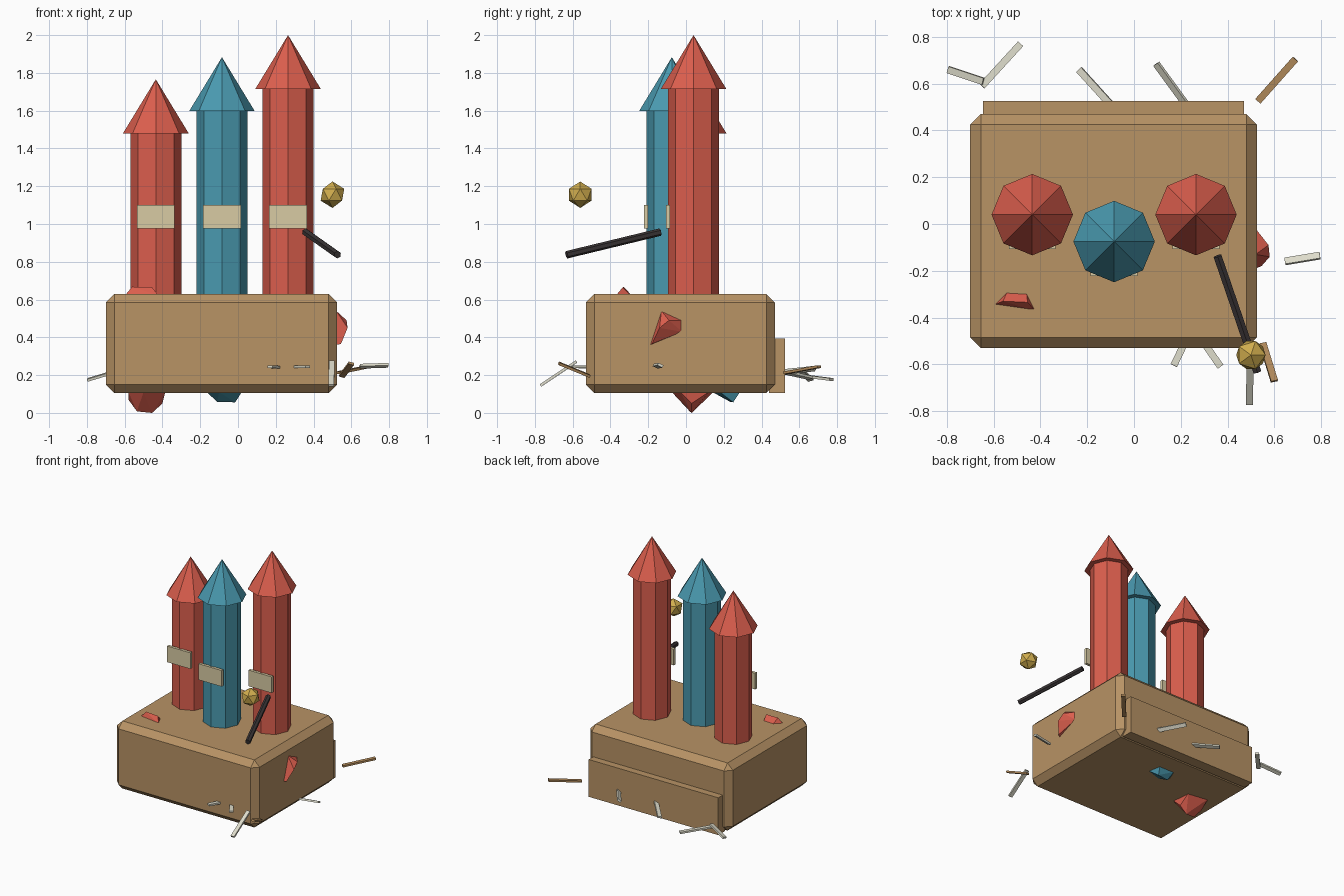
import bpy, bmesh
from math import radians
from mathutils import Vector, Matrix

if "Cube" in bpy.data.objects:
    bpy.data.objects.remove(bpy.data.objects["Cube"], do_unlink=True)


def material(name, hex_code):
    def linear(i):
        c = int(hex_code[i:i + 2], 16) / 255
        return ((c + 0.055) / 1.055) ** 2.4 if c > 0.04 else c / 12.92
    colour = (linear(0), linear(2), linear(4), 1)
    mat = bpy.data.materials.new(name)
    mat.use_nodes = True
    mat.diffuse_color = colour
    mat.node_tree.nodes["Principled BSDF"].inputs["Base Color"].default_value = colour
    return mat


RED = material("red card", "DB5E4D")
BLUE = material("blue card", "4A9AB0")
BROWN = material("brown cardboard", "B89365")
PAPER = material("cream paper", "D8CBA4")
STRAW = material("pale straw", "DEDCCB")
WOOD = material("wood splinter", "B48C5C")
DARK = material("charred wood", "3A3536")
GOLD = material("gold spark", "D0AD4E")


def finish(name, bm, mat):
    bmesh.ops.recalc_face_normals(bm, faces=bm.faces)
    mesh = bpy.data.meshes.new(name)
    bm.to_mesh(mesh)
    bm.free()
    mesh.materials.append(mat)
    obj = bpy.data.objects.new(name, mesh)
    bpy.context.collection.objects.link(obj)
    return obj


def box(name, low, high, mat):
    low, high = Vector(low), Vector(high)
    bm = bmesh.new()
    bmesh.ops.create_cube(bm, size=1, matrix=Matrix.Translation((low + high) / 2)
                          @ Matrix.Diagonal((*(high - low), 1)))
    return finish(name, bm, mat)


def cone(name, base, r1, r2, height, mat, sides=8, turn=None):
    bm = bmesh.new()
    place = Matrix.Translation(base) @ (turn or Matrix()) @ Matrix.Translation((0, 0, height / 2))
    bmesh.ops.create_cone(bm, cap_ends=True, segments=sides, radius1=r1, radius2=r2,
                          depth=height, matrix=place)
    return finish(name, bm, mat)


def splinter(name, a, b, mat, roll=0):
    a, b = Vector(a), Vector(b)
    turn = (b - a).to_track_quat('X', 'Z').to_matrix().to_4x4() @ Matrix.Rotation(radians(roll), 4, 'X')
    bm = bmesh.new()
    bmesh.ops.create_cube(bm, size=1, matrix=Matrix.Translation((a + b) / 2) @ turn
                          @ Matrix.Diagonal(((b - a).length, 0.03, 0.014, 1)))
    return finish(name, bm, mat)


def shard(name, points, mat):
    bm = bmesh.new()
    for p in points:
        bm.verts.new(p)
    bmesh.ops.convex_hull(bm, input=bm.verts)
    bmesh.ops.dissolve_limit(bm, angle_limit=radians(4), verts=bm.verts, edges=bm.edges)
    return finish(name, bm, mat)


# Chamfered carton with a flap on the back
carton = box("carton", (-0.7, -0.53, 0.105), (0.525, 0.47, 0.63), BROWN)
bevel = carton.modifiers.new("chamfer", 'BEVEL')
bevel.width, bevel.segments = 0.045, 1
box("back_flap", (-0.645, 0.44, 0.105), (0.47, 0.525, 0.395), BROWN)

# Three rockets: tube, pointed cap and paper label
for side, x, y, top, mat in (("right", -0.435, 0.04, 1.48, RED),
                             ("middle", -0.085, -0.075, 1.597, BLUE),
                             ("left", 0.265, 0.04, 1.714, RED)):
    cone(side + "_rocket_tube", (x, y, 0.45), 0.135, 0.135, top - 0.45, mat)
    cone(side + "_rocket_cap", (x, y, top), 0.174, 0, 0.286, mat)
    box(side + "_rocket_label", (x - 0.1, y - 0.147, 0.975), (x + 0.1, y - 0.125, 1.1), PAPER)

# Lighting stick and spark
start, end = Vector((0.357, -0.137, 0.957)), Vector((0.527, -0.632, 0.837))
cone("lighting_stick", start, 0.02, 0.02, (end - start).length, DARK, 6,
     (end - start).to_track_quat('Z', 'Y').to_matrix().to_4x4())
bm = bmesh.new()
bmesh.ops.create_icosphere(bm, subdivisions=1, radius=0.07,
                           matrix=Matrix.Translation((0.5, -0.56, 1.155)))
finish("spark", bm, GOLD)

# Torn card shards poking out of the carton
shard("top_shard", [(-0.54, -0.286, 0.62), (-0.46, -0.29, 0.62), (-0.42, -0.372, 0.62),
                    (-0.6, -0.346, 0.62), (-0.56, -0.33, 0.668), (-0.455, -0.335, 0.665)], RED)
shard("side_shard", [(0.52, -0.13, 0.54), (0.52, -0.02, 0.49), (0.52, -0.02, 0.43),
                     (0.52, -0.19, 0.36), (0.58, -0.14, 0.45), (0.575, -0.09, 0.49),
                     (0.545, -0.18, 0.365)], RED)
shard("lower_red_shard", [(-0.58, -0.02, 0.11), (-0.5, -0.075, 0.11), (-0.385, -0.03, 0.11),
                          (-0.4, 0.12, 0.11), (-0.56, 0.145, 0.11), (-0.58, 0.05, 0.07),
                          (-0.535, 0.02, 0.008), (-0.455, 0.03, 0), (-0.4, 0.03, 0.05)], RED)
shard("lower_blue_shard", [(-0.165, 0.2, 0.11), (-0.1, 0.14, 0.11), (0.02, 0.18, 0.11),
                           (0, 0.285, 0.11), (-0.13, 0.285, 0.11), (-0.11, 0.235, 0.058),
                           (-0.015, 0.25, 0.056)], BLUE)

# Scattered straws and splinters
for i, (a, b, mat, roll) in enumerate((
        ((-0.795, 0.66, 0.175), (-0.645, 0.61, 0.22), STRAW, 15),
        ((-0.65, 0.59, 0.2), (-0.485, 0.77, 0.177), STRAW, 0),
        ((-0.235, 0.66, 0.185), (-0.09, 0.5, 0.22), STRAW, 15),
        ((0.095, 0.685, 0.235), (0.23, 0.5, 0.215), STRAW, 40),
        ((0.53, 0.525, 0.212), (0.69, 0.705, 0.245), WOOD, 0),
        ((0.645, -0.16, 0.247), (0.795, -0.135, 0.252), STRAW, -25),
        ((0.17, -0.605, 0.245), (0.23, -0.48, 0.24), STRAW, 0),
        ((0.37, -0.61, 0.245), (0.28, -0.48, 0.245), STRAW, 0),
        ((0.493, -0.77, 0.145), (0.497, -0.58, 0.272), STRAW, 0),
        ((0.6, -0.672, 0.262), (0.55, -0.51, 0.195), WOOD, 15))):
    splinter("splinter_%d" % (i + 1), a, b, mat, roll)
